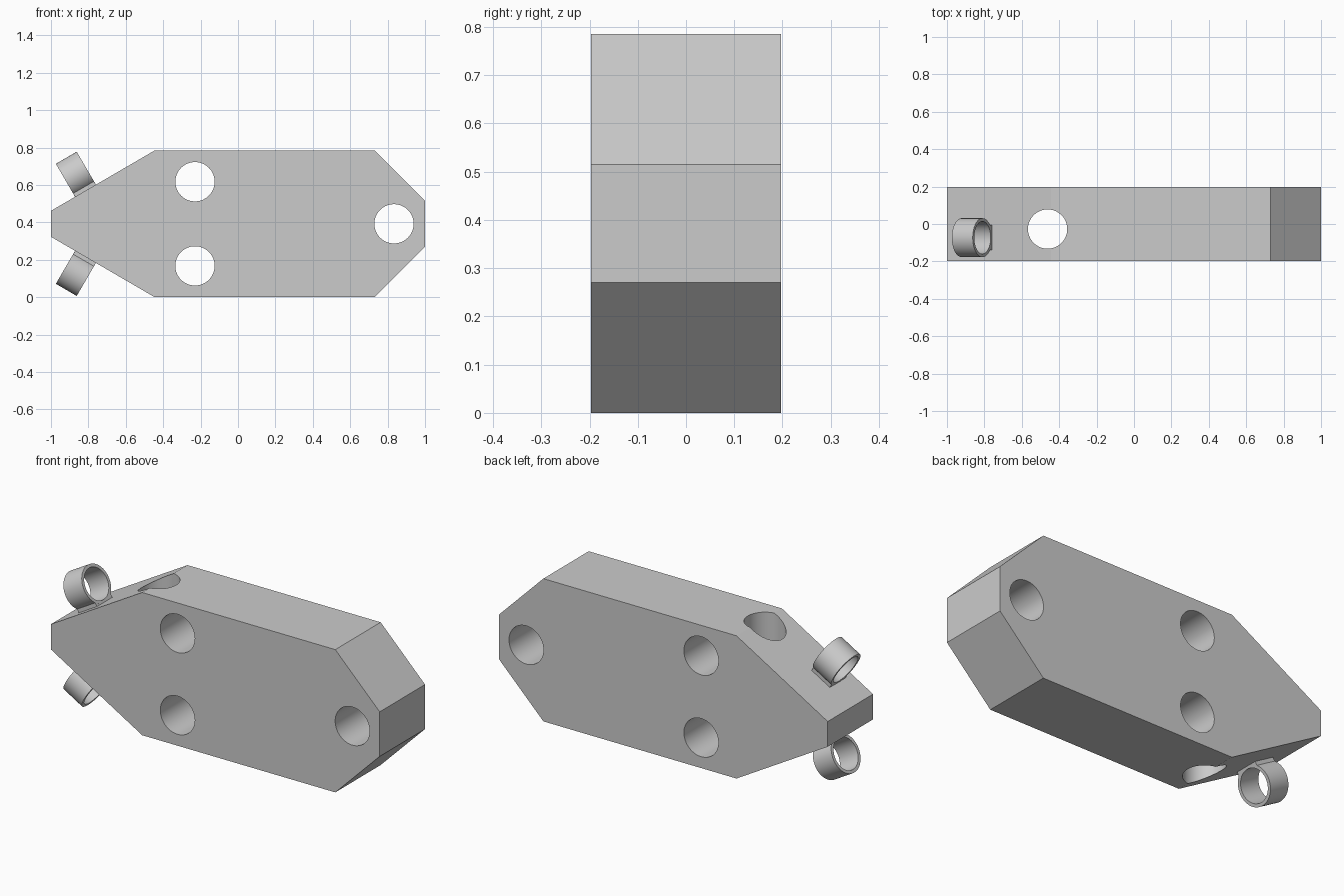
import bpy, bmesh
from math import cos, sin, pi, radians
from mathutils import Vector, Matrix

if "Cube" in bpy.data.objects:
    bpy.data.objects.remove(bpy.data.objects["Cube"])

MID_Z, HALF_Y = 0.3925, 0.197


def make_object(name, bm):
    bmesh.ops.recalc_face_normals(bm, faces=bm.faces)
    mesh = bpy.data.meshes.new(name)
    bm.to_mesh(mesh)
    bm.free()
    obj = bpy.data.objects.new(name, mesh)
    bpy.context.collection.objects.link(obj)
    return obj


def extrude_profile(bm, points, vec):
    face = bm.faces.new([bm.verts.new(p) for p in points])
    out = bmesh.ops.extrude_face_region(bm, geom=[face], use_keep_orig=True)
    verts = [v for v in out["geom"] if isinstance(v, bmesh.types.BMVert)]
    bmesh.ops.translate(bm, verts=verts, vec=vec)


def smooth(obj):
    bpy.ops.object.select_all(action='DESELECT')
    obj.select_set(True)
    bpy.context.view_layer.objects.active = obj
    bpy.ops.object.shade_smooth_by_angle(angle=radians(30))


# Body: octagonal profile, mirrored about its middle height
upper = [(1, 0.1225), (0.73, MID_Z), (-0.445, MID_Z), (-1, 0.0695)]
outline = upper + [(x, -z) for x, z in reversed(upper)]
bm = bmesh.new()
extrude_profile(bm, [(x, -HALF_Y, MID_Z + z) for x, z in outline], (0, 2 * HALF_Y, 0))
body = make_object("body", bm)

# Drilled holes: three front to back, one vertical
along_y = Matrix.Rotation(pi / 2, 4, 'X')
holes = [((-0.23, 0, MID_Z + 0.225), along_y),
         ((-0.23, 0, MID_Z - 0.225), along_y),
         ((0.834, 0, MID_Z), along_y),
         ((-0.462, -0.027, MID_Z), Matrix.Identity(4))]
bm = bmesh.new()
for centre, rot in holes:
    bmesh.ops.create_cone(bm, cap_ends=True, segments=64, radius1=0.105, radius2=0.105,
                          depth=2, matrix=Matrix.Translation(centre) @ rot)
cutter = make_object("hole_cutter", bm)
cutter.hide_render = True
mod = body.modifiers.new("holes", 'BOOLEAN')
mod.operation = 'DIFFERENCE'
mod.solver = 'EXACT'
mod.object = cutter
bpy.context.view_layer.objects.active = body
body.select_set(True)
bpy.ops.object.modifier_apply(modifier=mod.name)
bpy.data.objects.remove(cutter)
smooth(body)

# Ring loops with a foot, sitting on the sloped faces (local: x along slope, z off it)
R_OUT, R_IN, LIFT, X0, X1, SEG = 0.104, 0.087, 0.1, 0.149, 0.278, 64
FOOT = 0.067
slope = Matrix.Translation((-1, -0.073, 0.0695)) @ Matrix.Rotation(-radians(30.2), 4, 'Y')

for name, sign in (("upper", 1), ("lower", -1)):
    place = Matrix.Translation((0, 0, MID_Z)) @ Matrix.Diagonal((1, 1, sign, 1)) @ slope

    # Tube
    bm = bmesh.new()
    section = [(X0, R_IN), (X1, R_IN), (X1, R_OUT), (X0, R_OUT)]
    loops = [[bm.verts.new((x, r * cos(a), LIFT + r * sin(a))) for x, r in section]
             for a in (2 * pi * i / SEG for i in range(SEG))]
    for i, a in enumerate(loops):
        b = loops[(i + 1) % SEG]
        for j in range(4):
            k = (j + 1) % 4
            bm.faces.new((a[j], a[k], b[k], b[j]))
    bm.transform(place)
    smooth(make_object(name + "_ring", bm))

    # Foot: block whose top follows the tube wall
    bm = bmesh.new()
    r = 0.096
    ys = [FOOT * (i / 6 - 1) for i in range(13)]
    top = [(X0 + 0.0005, y, LIFT - (r * r - y * y) ** 0.5) for y in ys]
    top = [(x, y, max(z, 0.002)) for x, y, z in top]
    base = [(X0 + 0.0005, FOOT, -0.01), (X0 + 0.0005, -FOOT, -0.01)]
    extrude_profile(bm, top + base, (X1 - X0 - 0.001, 0, 0))
    bm.transform(place)
    make_object(name + "_ring_foot", bm)
